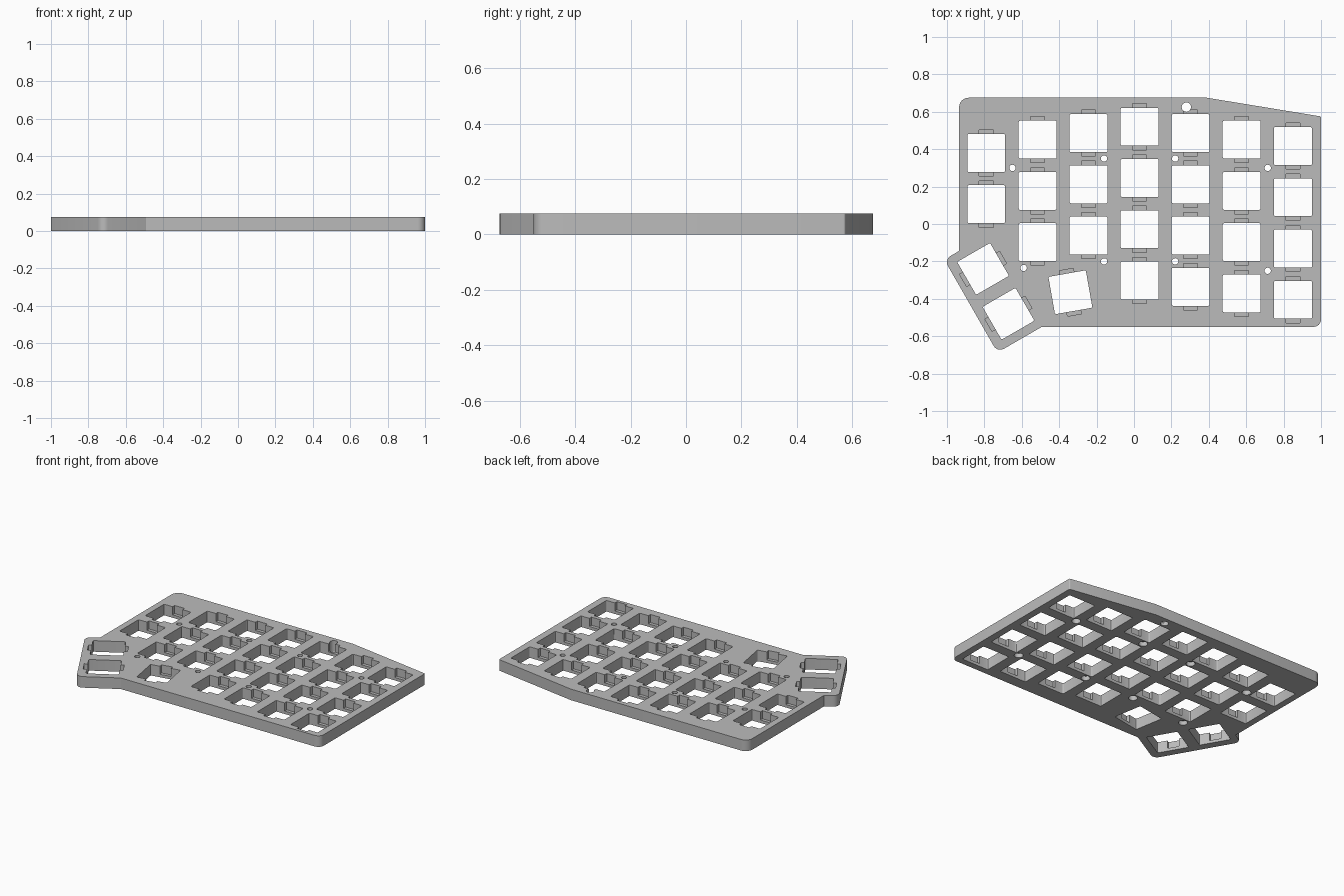
import bpy, bmesh, math
from mathutils import Vector, Matrix

cube = bpy.data.objects.get("Cube")
if cube:
    bpy.data.objects.remove(cube, do_unlink=True)

THICK = 0.075
HOLE = 0.203


def rounded(points, seg=6):
    """Round each (x, y, radius) corner of a polygon."""
    out = []
    n = len(points)
    for i, (x, y, r) in enumerate(points):
        p = Vector((x, y))
        if r == 0:
            out.append(p)
            continue
        a = (Vector(points[i - 1][:2]) - p).normalized()
        b = (Vector(points[(i + 1) % n][:2]) - p).normalized()
        half = a.angle(b) / 2
        t = r / math.tan(half)
        centre = p + (a + b).normalized() * r / math.sin(half)
        va, vb = p + a * t - centre, p + b * t - centre
        sweep = va.angle_signed(vb)
        for k in range(seg + 1):
            out.append(centre + Matrix.Rotation(-sweep * k / seg, 2) @ va)
    return out


def prism(bm, outline, z0, z1, place=Matrix()):
    """Extrude a flat outline between two heights."""
    lo = [bm.verts.new(place @ Vector((p[0], p[1], z0))) for p in outline]
    hi = [bm.verts.new(place @ Vector((p[0], p[1], z1))) for p in outline]
    bm.faces.new(lo[::-1])
    bm.faces.new(hi)
    for i in range(len(lo)):
        j = (i + 1) % len(lo)
        bm.faces.new((lo[i], lo[j], hi[j], hi[i]))


def rect(w, h, r=0):
    return rounded([(-w / 2, -h / 2, r), (w / 2, -h / 2, r),
                    (w / 2, h / 2, r), (-w / 2, h / 2, r)], 3)


def circle(r, n=24):
    return [(r * math.cos(2 * math.pi * k / n), r * math.sin(2 * math.pi * k / n))
            for k in range(n)]


def make_object(name, bm):
    bmesh.ops.recalc_face_normals(bm, faces=bm.faces)
    me = bpy.data.meshes.new(name)
    bm.to_mesh(me)
    bm.free()
    ob = bpy.data.objects.new(name, me)
    bpy.context.collection.objects.link(ob)
    return ob


# Plate body
outline = [(-0.935, 0.675, 0.05), (-0.935, -0.144, 0), (-1.0145, -0.19, 0.04),
           (-0.73, -0.687, 0.04), (-0.493, -0.55, 0), (1, -0.55, 0.04),
           (1, 0.575, 0.008), (0.39, 0.675, 0)]
bm = bmesh.new()
prism(bm, rounded(outline), 0, THICK)
plate = make_object("switch_plate", bm)

# Key positions: staggered columns (x, top key y, count), then turned thumb keys
PITCH = 0.274
columns = [(-0.79, 0.38, 2), (-0.515, 0.451, 3), (-0.243, 0.486, 3), (0.03, 0.52, 4),
           (0.303, 0.486, 4), (0.576, 0.451, 4), (0.85, 0.417, 4)]
keys = [(x, y - PITCH * k, 0) for x, y, n in columns for k in range(n)]
keys += [(-0.34, -0.365, 10), (-0.807, -0.24, -60), (-0.671, -0.48, -60)]
screws = [(-0.65, 0.3), (-0.16, 0.35), (0.22, 0.35), (0.715, 0.3),
          (-0.59, -0.235), (-0.16, -0.2), (0.22, -0.2), (0.715, -0.25)]

# Through cuts, clip notches open to the top, and screw recesses below
holes, notches, recesses = bmesh.new(), bmesh.new(), bmesh.new()
for x, y, deg in keys:
    place = Matrix.Translation((x, y, 0)) @ Matrix.Rotation(math.radians(deg), 4, 'Z')
    prism(holes, rect(HOLE, HOLE, 0.008), -0.05, 0.15, place)
    prism(notches, rect(0.075, HOLE + 0.044), 0.02, 0.15, place)
for x, y in screws:
    place = Matrix.Translation((x, y, 0))
    prism(holes, circle(0.017), -0.05, 0.15, place)
    prism(recesses, circle(0.028), -0.05, 0.03, place)
prism(holes, circle(0.025), -0.05, 0.15, Matrix.Translation((0.28, 0.625, 0)))

bpy.ops.object.select_all(action='DESELECT')
plate.select_set(True)
bpy.context.view_layer.objects.active = plate
for name, cut in (("hole_cutter", holes), ("notch_cutter", notches),
                  ("recess_cutter", recesses)):
    cutter = make_object(name, cut)
    cutter.hide_render = True
    mod = plate.modifiers.new(name, 'BOOLEAN')
    mod.operation = 'DIFFERENCE'
    mod.solver = 'EXACT'
    mod.object = cutter
    bpy.ops.object.modifier_apply(modifier=mod.name)
    bpy.data.objects.remove(cutter, do_unlink=True)

# Single grey finish
grey = bpy.data.materials.new("plain_grey")
grey.use_nodes = True
colour = (0.5, 0.5, 0.5, 1)
grey.diffuse_color = colour
grey.node_tree.nodes["Principled BSDF"].inputs["Base Color"].default_value = colour
plate.data.materials.clear()
plate.data.materials.append(grey)
bpy.ops.object.shade_smooth_by_angle(angle=math.radians(30))
